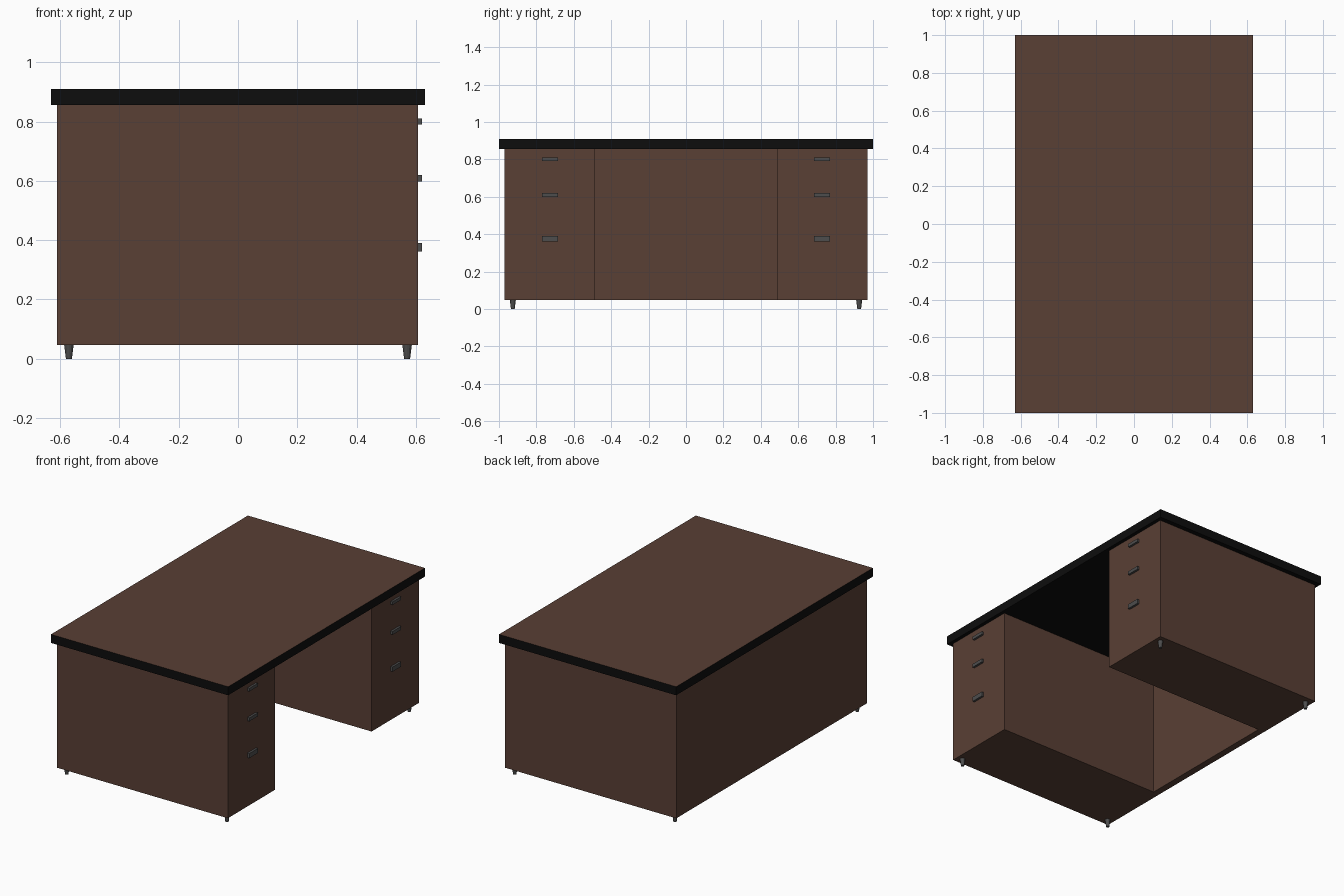
import bpy, bmesh
from mathutils import Matrix

if "Cube" in bpy.data.objects:
    bpy.data.objects.remove(bpy.data.objects["Cube"])


def material(name, r, g, b):
    m = bpy.data.materials.new(name)
    m.diffuse_color = (r, g, b, 1)
    m.use_nodes = True
    m.node_tree.nodes["Principled BSDF"].inputs["Base Color"].default_value = m.diffuse_color
    return m


WOOD = material("dark_wood", 0.10, 0.05, 0.035)
BLACK = material("black_edge", 0.004, 0.004, 0.004)
METAL = material("dark_metal", 0.075, 0.075, 0.075)


def finish(name, bm, *mats):
    bmesh.ops.recalc_face_normals(bm, faces=bm.faces)
    me = bpy.data.meshes.new(name)
    bm.to_mesh(me)
    bm.free()
    for m in mats:
        me.materials.append(m)
    ob = bpy.data.objects.new(name, me)
    bpy.context.collection.objects.link(ob)
    return ob


def box(lo, hi):
    bm = bmesh.new()
    size = [b - a for a, b in zip(lo, hi)]
    mid = [(a + b) / 2 for a, b in zip(lo, hi)]
    bmesh.ops.create_cube(bm, size=1, matrix=Matrix.Translation(mid) @ Matrix.Diagonal((*size, 1)))
    return bm


# Desktop: black slab with a wood upper face
bm = box((-0.63, -1, 0.855), (0.63, 1, 0.91))
bm.normal_update()
for f in bm.faces:
    f.material_index = 1 if f.normal.z > 0.9 else 0
finish("desktop", bm, BLACK, WOOD)

# Body: U-shaped plan (two pedestals joined by the modesty panel), extruded up
FRONT, BACK, PANEL = 0.607, -0.61, -0.565
plan = [(BACK, -0.97), (FRONT, -0.97), (FRONT, -0.49), (PANEL, -0.49),
        (PANEL, 0.49), (FRONT, 0.49), (FRONT, 0.97), (BACK, 0.97)]
bm = bmesh.new()
base = bm.faces.new([bm.verts.new((x, y, 0.047)) for x, y in plan])
top = bmesh.ops.extrude_face_region(bm, geom=[base], use_keep_orig=True)["geom"]
bmesh.ops.translate(bm, vec=(0, 0, 0.808), verts=[v for v in top if isinstance(v, bmesh.types.BMVert)])
finish("body", bm, WOOD)

# Drawer handles: three per pedestal
for side, label in ((-1, "left"), (1, "right")):
    for i, (z0, z1) in enumerate(((0.79, 0.81), (0.598, 0.62), (0.361, 0.391))):
        y = 0.728 * side
        bm = box((FRONT - 0.003, y - 0.043, z0), (0.621, y + 0.043, z1))
        finish(f"{label}_handle_{i + 1}", bm, METAL)

# Tapered feet at the four outer corners
for x in (-0.57, 0.57):
    for y in (-0.926, 0.926):
        bm = bmesh.new()
        bmesh.ops.create_cone(bm, cap_ends=True, segments=12, radius1=0.010, radius2=0.016,
                              depth=0.047, matrix=Matrix.Translation((x, y, 0.0235)))
        finish(f"{'front' if x > 0 else 'back'}_{'left' if y < 0 else 'right'}_foot", bm, METAL)
